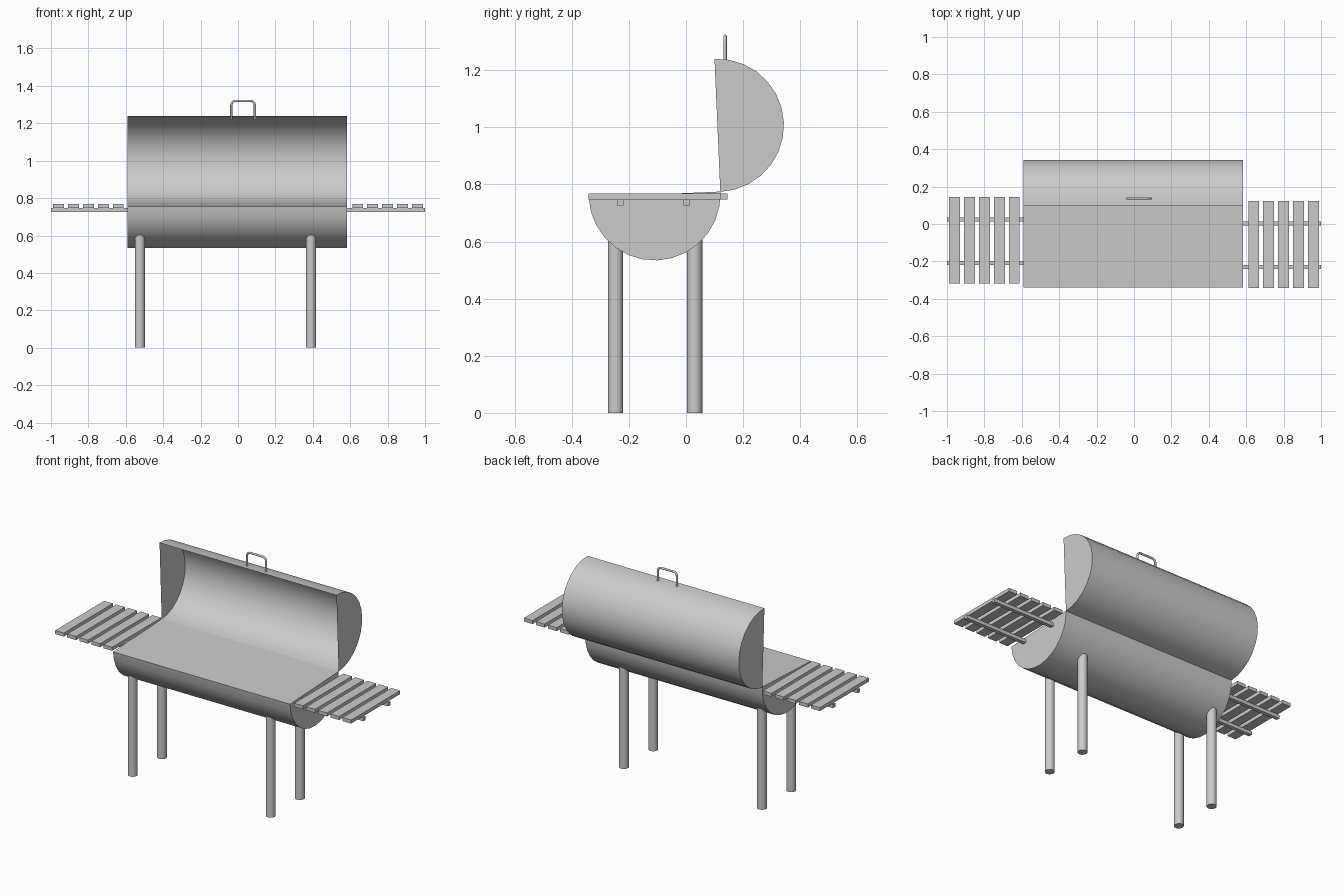
import bpy, bmesh, math
from mathutils import Vector

if "Cube" in bpy.data.objects:
    bpy.data.objects.remove(bpy.data.objects["Cube"])

steel = bpy.data.materials.new("plain grey")
steel.diffuse_color = (0.6, 0.6, 0.6, 1)
steel.use_nodes = True
steel.node_tree.nodes["Principled BSDF"].inputs["Base Color"].default_value = steel.diffuse_color


def finish(bm, name, smooth=True):
    mesh = bpy.data.meshes.new(name)
    bm.to_mesh(mesh)
    bm.free()
    mesh.materials.append(steel)
    ob = bpy.data.objects.new(name, mesh)
    bpy.context.collection.objects.link(ob)
    if smooth:
        bpy.ops.object.select_all(action='DESELECT')
        ob.select_set(True)
        bpy.context.view_layer.objects.active = ob
        bpy.ops.object.shade_smooth_by_angle(angle=math.radians(35))
    return ob


def half_drum(name, cy, cz, r, start, closed, segs=14):
    """Half cylinder along x, swept 180 degrees from the start angle."""
    bm = bmesh.new()
    rings = []
    for x in (-0.59, 0.583):
        angles = [math.radians(start + 180 * i / segs) for i in range(segs + 1)]
        rings.append([bm.verts.new((x, cy + r * math.cos(a), cz + r * math.sin(a)))
                      for a in angles])
    left, right = rings
    for i in range(segs):
        bm.faces.new((left[i], left[i + 1], right[i + 1], right[i]))
    bm.faces.new(left[::-1])
    bm.faces.new(right)
    if closed:
        bm.faces.new((left[-1], left[0], right[0], right[-1]))
    bmesh.ops.recalc_face_normals(bm, faces=bm.faces)
    return finish(bm, name)


def box(name, x, y, z):
    bm = bmesh.new()
    bmesh.ops.create_cube(bm, size=1)
    for v in bm.verts:
        v.co = Vector([(a + b) / 2 + c * (b - a) for (a, b), c in zip((x, y, z), v.co)])
    return finish(bm, name, False)


# Firebox with its flat top, and the hollow open lid
half_drum("firebox", -0.11, 0.765, 0.231, 182.5, True)
half_drum("lid", 0.11, 1.007, 0.233, -87.5, False)

# Four round legs running up into the firebox
for x in (-0.525, 0.39):
    for y in (-0.247, 0.03):
        bm = bmesh.new()
        bmesh.ops.create_cone(bm, cap_ends=True, segments=24, radius1=0.027,
                              radius2=0.027, depth=0.62)
        bmesh.ops.translate(bm, verts=bm.verts, vec=(x, y, 0.31))
        finish(bm, "leg")

# Slatted side shelves, the left one set slightly further back
for side, shift in ((-1, 0.022), (1, 0)):
    for i in range(5):
        cx = side * (0.64 + 0.08 * i)
        box("shelf_slat", (cx - 0.029, cx + 0.029),
            (-0.341 + shift, 0.123 + shift), (0.747, 0.768))
    for y in (-0.23, 0.003):
        box("shelf_rail", tuple(sorted((side * 0.583, side * 1.0))),
            (y - 0.011 + shift, y + 0.011 + shift), (0.726, 0.747))

# Bent wire handle on the lid
path = [(-0.036, 1.22)]
for cx, start in ((-0.014, 180), (0.068, 90)):
    for i in range(6):
        a = math.radians(start - 18 * i)
        path.append((cx + 0.022 * math.cos(a), 1.297 + 0.022 * math.sin(a)))
path.append((0.09, 1.22))
bm = bmesh.new()
rings = []
for i, (x, z) in enumerate(path):
    p, q = path[max(i - 1, 0)], path[min(i + 1, len(path) - 1)]
    t = Vector((q[0] - p[0], 0, q[1] - p[1])).normalized()
    n = Vector((-t.z, 0, t.x))
    rings.append([bm.verts.new(Vector((x, 0.137, z)) + 0.006 *
                  (n * math.cos(k * math.pi / 6) + Vector((0, 1, 0)) * math.sin(k * math.pi / 6)))
                  for k in range(12)])
for a, b in zip(rings, rings[1:]):
    for k in range(12):
        bm.faces.new((a[k], a[(k + 1) % 12], b[(k + 1) % 12], b[k]))
bm.faces.new(rings[0])
bm.faces.new(rings[-1])
bmesh.ops.recalc_face_normals(bm, faces=bm.faces)
finish(bm, "lid_handle")
